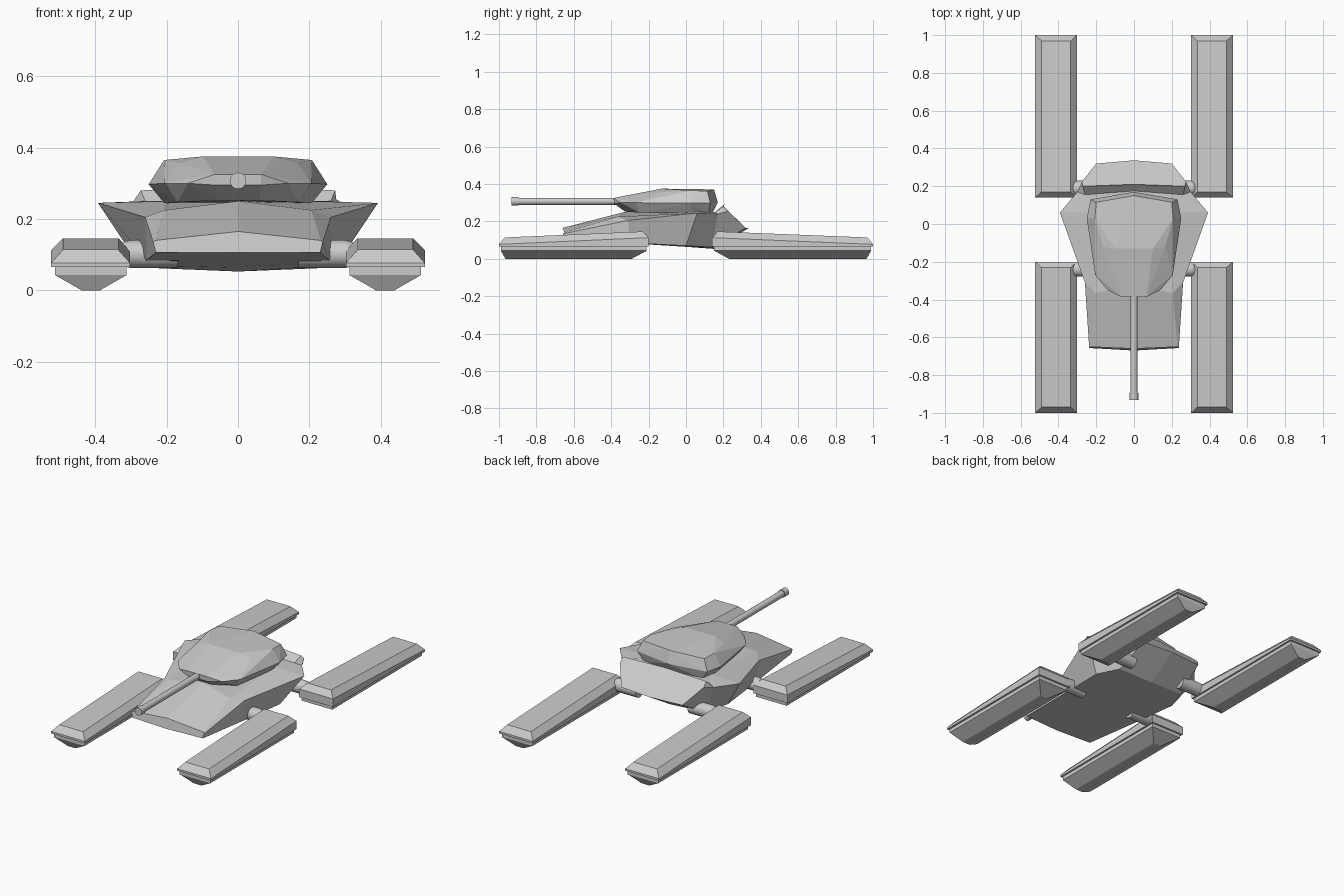
import bpy, bmesh, math
from mathutils import Matrix, Vector

if "Cube" in bpy.data.objects:
    bpy.data.objects.remove(bpy.data.objects["Cube"])


def finish(name, bm):
    bmesh.ops.recalc_face_normals(bm, faces=bm.faces)
    mesh = bpy.data.meshes.new(name)
    bm.to_mesh(mesh)
    bm.free()
    obj = bpy.data.objects.new(name, mesh)
    bpy.context.collection.objects.link(obj)
    return obj


def loft(name, rings):
    """Skin closed rings of equal length and cap both ends."""
    bm = bmesh.new()
    vs = [[bm.verts.new(p) for p in r] for r in rings]
    n = len(rings[0])
    for a, b in zip(vs, vs[1:]):
        for i in range(n):
            j = (i + 1) % n
            bm.faces.new((a[i], a[j], b[j], b[i]))
    bm.faces.new(vs[0])
    bm.faces.new(vs[-1])
    return finish(name, bm)


def rod(name, start, axis, length, radius, sides=16, rounded=False):
    """Cylinder from a start point along an axis, with an optional ball end."""
    bm = bmesh.new()
    d = Vector(axis)
    rot = d.to_track_quat('Z', 'Y').to_matrix().to_4x4()
    base = Matrix.Translation(start)
    bmesh.ops.create_cone(bm, cap_ends=True, segments=sides, radius1=radius, radius2=radius,
                          depth=length, matrix=base @ Matrix.Translation(d * length / 2) @ rot)
    if rounded:
        bmesh.ops.create_uvsphere(bm, u_segments=sides, v_segments=8, radius=radius,
                                  matrix=base @ Matrix.Translation(d * length) @ rot)
    obj = finish(name, bm)
    for p in obj.data.polygons:
        p.use_smooth = len(p.vertices) < 5
    return obj


def rect(x0, x1, y0, z0, y1, z1):
    """Rectangle whose two y ends may sit at different heights."""
    return [(x0, y0, z0), (x1, y0, z0), (x1, y1, z1), (x0, y1, z1)]


# Hull: half sections (top centre, shoulder, side edge, bottom edge, bottom centre)
half_sections = [
    [(0, -.66, .165), (.232, -.65, .14), (.237, -.657, .134), (.23, -.657, .106), (0, -.67, .106)],
    [(0, -.33, .25), (.205, -.365, .225), (.26, -.31, .205), (.255, -.3, .085), (0, -.3, .083)],
    [(0, .06, .25), (.2, .06, .25), (.392, .06, .245), (.275, 0, .07), (0, 0, .064)],
    [(0, .175, .25), (.26, .155, .25), (.3, .17, .24), (.22, .14, .062), (0, .15, .053)],
    [(0, .21, .295), (.272, .2, .28), (.275, .225, .255), (.2, .32, .165), (0, .337, .165)],
]
loft("hull", [h + [(-x, y, z) for x, y, z in h[3:0:-1]] for h in half_sections])

# Turret: faceted convex shell
turret_half = [
    (.065, -.387, .325), (.065, -.385, .295), (.14, -.35, .30), (.205, -.27, .30),
    (.25, .03, .297), (.23, .13, .298), (0, .17, .30),
    (.06, -.325, .252), (.17, -.25, .247), (.205, .02, .243), (.19, .12, .243), (0, .14, .243),
    (.1, -.13, .375), (.165, -.12, .358), (.207, .03, .365), (.2, .115, .362), (0, .15, .371),
]
bm = bmesh.new()
for x, y, z in turret_half:
    for s in ((1, -1) if x else (1,)):
        bm.verts.new((s * x, y, z))
bmesh.ops.convex_hull(bm, input=bm.verts)
bmesh.ops.dissolve_limit(bm, angle_limit=math.radians(1), verts=bm.verts, edges=bm.edges)
finish("turret", bm)

# Gun
rod("gun_barrel", (0, -.33, .307), (0, -1, 0), .58, .019)
rod("gun_muzzle", (0, -.895, .307), (0, -1, 0), .037, .023)

# Four floats, each with a deck, a keel and a strut to the hull
for s, xname in ((1, "right"), (-1, "left")):
    for d, inner, strut_y, yname in ((-1, .20, -.24, "front"), (1, .14, .19, "back")):
        name = f"{yname}_{xname}"
        a, b = s * .302, s * .523
        loft(name + "_pod_deck", [
            rect(a, b, d, .065, d * inner, .065),
            rect(a, b, d, .077, d * inner, .113),
            rect(s * .335, s * .49, d * .97, .114, d * (inner + .03), .146)])
        a, b = s * .312, s * .512
        loft(name + "_pod_keel", [
            rect(a, b, d * .99, .07, d * (inner + .01), .07),
            rect(a, b, d * .99, .043, d * (inner + .01), .043),
            rect(s * .387, s * .437, d * .965, 0, d * (inner + .09), 0)])
        rod(name + "_strut", (s * .17, strut_y, .102), (s, 0, 0), .13, .039, rounded=True)
